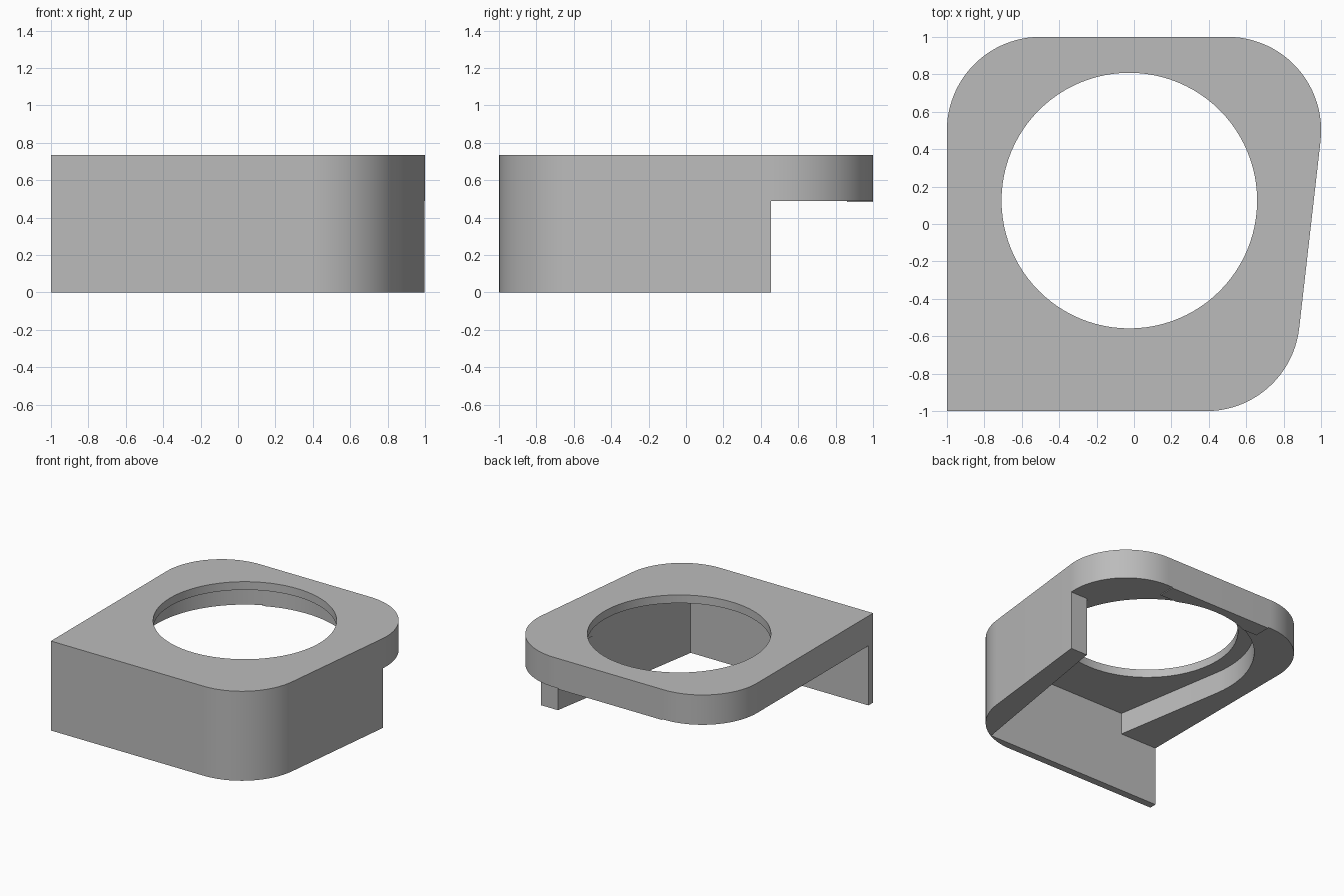
import bpy
import bmesh
from math import sin, cos, atan, radians, pi

if "Cube" in bpy.data.objects:
    bpy.data.objects.remove(bpy.data.objects["Cube"])

HEIGHT, PLATE_Z, POCKET_Z = 0.735, 0.49, 0.668
CX, CY, HOLE_R, POCKET_R = -0.025, 0.125, 0.683, 0.805
FRONT_Y = -0.94          # inner face of the front wall
SIDE_END = 0.455         # back end of the side wall
CORNER = 0.5
OUTER_TILT = atan(0.12)  # slant of the outer side face
INNER_TILT = atan(0.165) # slant of the pocket sides

grey = bpy.data.materials.new("plain grey")
grey.use_nodes = True
colour = (0.5, 0.5, 0.5, 1)
grey.diffuse_color = colour
grey.node_tree.nodes["Principled BSDF"].inputs["Base Color"].default_value = colour


def arc(cx, cy, r, start, end, steps=24):
    return [(cx + r * cos(start + (end - start) * i / steps),
             cy + r * sin(start + (end - start) * i / steps)) for i in range(steps + 1)]


def prism(name, points, z0, z1):
    bm = bmesh.new()
    face = bm.faces.new([bm.verts.new((x, y, z0)) for x, y in points])
    new = bmesh.ops.extrude_face_region(bm, geom=[face])["geom"]
    bmesh.ops.translate(bm, vec=(0, 0, z1 - z0),
                        verts=[v for v in new if isinstance(v, bmesh.types.BMVert)])
    bmesh.ops.recalc_face_normals(bm, faces=bm.faces)
    mesh = bpy.data.meshes.new(name)
    bm.to_mesh(mesh)
    bm.free()
    mesh.materials.append(grey)
    obj = bpy.data.objects.new(name, mesh)
    bpy.context.collection.objects.link(obj)
    return obj


def cut(obj, cutters):
    bpy.context.view_layer.objects.active = obj
    for cutter in cutters:
        mod = obj.modifiers.new("cut", "BOOLEAN")
        mod.operation, mod.solver, mod.object = "DIFFERENCE", "EXACT", cutter
        bpy.ops.object.modifier_apply(modifier=mod.name)


# Outer body: one sharp corner, three rounded ones, one slanted side
outline = [(-1, -1)]
outline += arc(0.386, -0.5, CORNER, -pi / 2, -OUTER_TILT)
outline += arc(0.5, 0.5, CORNER, -OUTER_TILT, pi / 2)
outline += arc(-0.5, 0.5, CORNER, pi / 2, pi)
body = prism("holder_body", outline, 0, HEIGHT)

# Tapered pocket around the hole, running up to the front wall
pocket_arc = arc(CX, CY, POCKET_R, -INNER_TILT, pi + INNER_TILT, 80)


def side_x(y):
    x, y0 = pocket_arc[0]
    return x + (y - y0) * 0.165


front_x = side_x(FRONT_Y)
pocket = prism("pocket_cutter",
               pocket_arc + [(2 * CX - front_x, FRONT_Y), (front_x, FRONT_Y)], -0.2, POCKET_Z)

# Open space below the plate, leaving only the front and side walls
space = prism("space_cutter", [(-1.2, FRONT_Y), (front_x, FRONT_Y),
                               (side_x(SIDE_END), SIDE_END), (1.2, SIDE_END),
                               (1.2, 1.2), (-1.2, 1.2)], -0.1, PLATE_Z)
hole = prism("hole_cutter", arc(CX, CY, HOLE_R, 0, 2 * pi, 96)[:-1], -0.3, 1)

# Shallow lip under the back edge
lip = prism("back_lip", [(-0.48, 0.86), (0.46, 0.86), (0.46, 1), (-0.48, 1)], 0.483, PLATE_Z)

# The pocket in the plate stops at the walls, so cut it above the open space only
for v in pocket.data.vertices:
    if v.co.z < 0:
        v.co.z = PLATE_Z - 0.05
cut(lip, [pocket])
cut(body, [space, pocket, hole])

for cutter in (pocket, space, hole):
    bpy.data.objects.remove(cutter)

for obj in (body, lip):
    bpy.ops.object.select_all(action="DESELECT")
    obj.select_set(True)
    bpy.context.view_layer.objects.active = obj
    bpy.ops.object.shade_smooth_by_angle(angle=radians(30))
